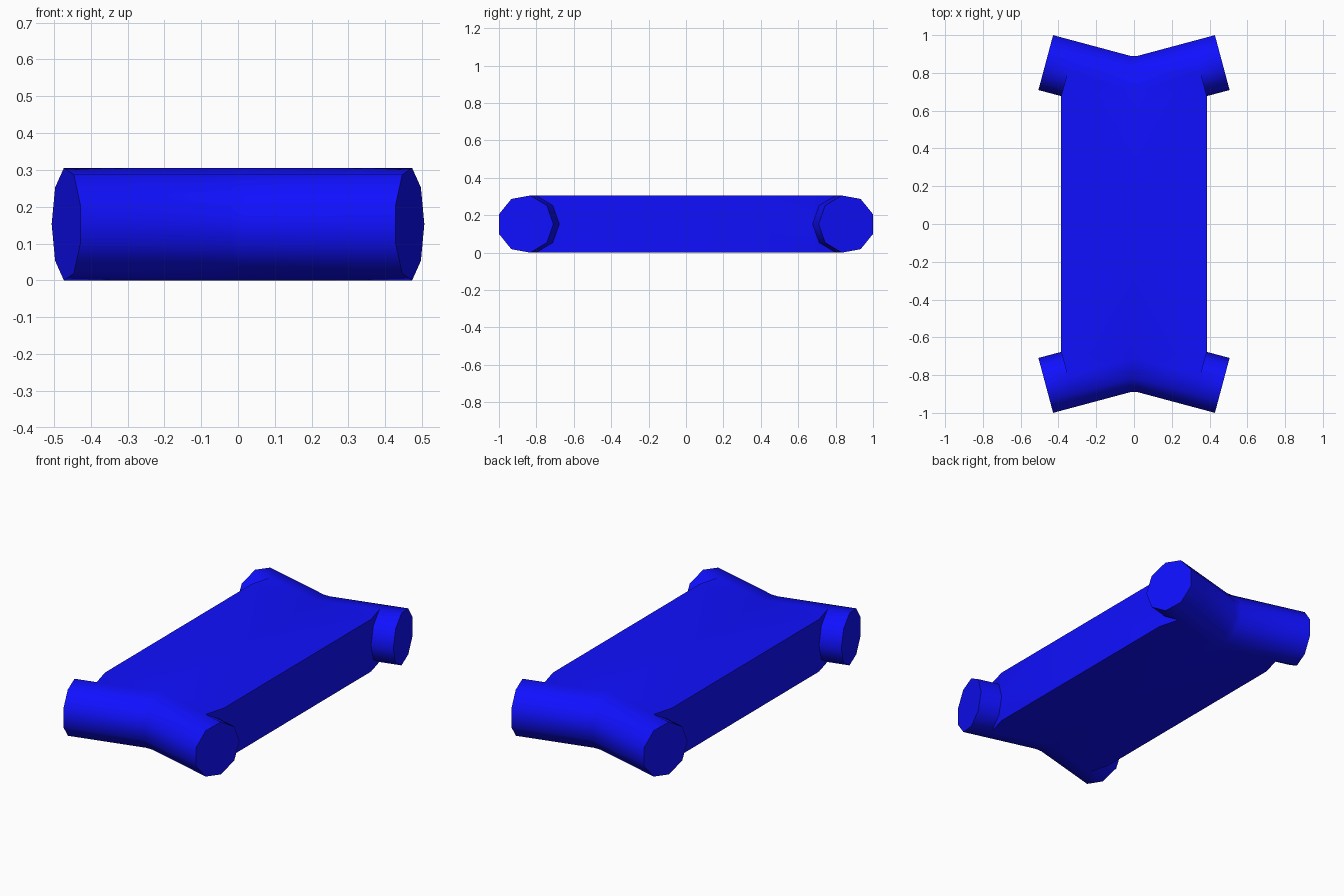
import bpy, bmesh
from math import sin, cos, tan, radians
from mathutils import Vector

if "Cube" in bpy.data.objects:
    bpy.data.objects.remove(bpy.data.objects["Cube"])

R, SIDES, TILT = 0.155, 9, radians(15)
ZC = R * sin(radians(80))          # tube axis height
CAP = Vector((0.466, 0.859))       # tube end centre
AXIS = Vector((cos(TILT), sin(TILT)))
INWARD = Vector((sin(TILT), -cos(TILT)))

bm = bmesh.new()
angles = [radians(40 * i) for i in range(SIDES)]


def square_ring(back):
    """Nine-sided ring square to the tube, a distance back from its end."""
    c = CAP - AXIS * back
    pts = [c + INWARD * R * cos(a) for a in angles]
    return [bm.verts.new((p.x, p.y, ZC + R * sin(a))) for p, a in zip(pts, angles)]


def mitre_ring(x):
    """Ring cut parallel to the centre plane, with a small flat in the bend."""
    y = CAP.y + (0.02 - CAP.x) * tan(TILT)
    return [bm.verts.new((x, y - R * cos(a) / cos(TILT), ZC + R * sin(a))) for a in angles]


cap, joint, bend, mid = square_ring(0), square_ring(0.125), mitre_ring(0.02), mitre_ring(0)


def strip(a, b, ids):
    for i in ids:
        j = (i + 1) % SIDES
        bm.faces.new((a[i], a[j], b[j], b[i]))


# Knob: full tube outside the shaft, outer half only where the shaft joins
bm.faces.new(cap)
strip(cap, joint, range(SIDES))
strip(joint, bend, range(2, 7))
strip(bend, mid, range(2, 7))

# Shaft: flat slab whose ends follow the tubes
sx, sy = joint[0].co.x, joint[0].co.y
top, low = 2 * ZC, 0
tc, bc = bm.verts.new((sx, sy, top)), bm.verts.new((sx, sy, low))
ts, bs = bm.verts.new((sx, 0, top)), bm.verts.new((sx, 0, low))
to, bo = bm.verts.new((0, 0, top)), bm.verts.new((0, 0, low))
bm.faces.new((mid[2], bend[2], joint[2], tc, ts, to))
bm.faces.new((mid[7], bend[7], joint[7], bc, bs, bo))
bm.faces.new((tc, joint[0], bc, bs, ts))
bm.faces.new((joint[2], joint[1], joint[0], tc))
bm.faces.new((joint[7], joint[8], joint[0], bc))
bmesh.ops.recalc_face_normals(bm, faces=bm.faces)

mesh = bpy.data.meshes.new("bone")
bm.to_mesh(mesh)
bm.free()
bone = bpy.data.objects.new("bone", mesh)
bpy.context.collection.objects.link(bone)

# Blue colour
mat = bpy.data.materials.new("blue")
mat.diffuse_color = (0.005, 0.005, 1, 1)
mat.use_nodes = True
mat.node_tree.nodes["Principled BSDF"].inputs["Base Color"].default_value = mat.diffuse_color
mesh.materials.append(mat)

# Mirror the quarter to all four corners, then smooth the rounded tubes
bpy.context.view_layer.objects.active = bone
bone.select_set(True)
mod = bone.modifiers.new("mirror", 'MIRROR')
mod.use_axis = (True, True, False)
mod.use_clip = True
bpy.ops.object.modifier_apply(modifier=mod.name)
bm = bmesh.new()
bm.from_mesh(mesh)
bmesh.ops.recalc_face_normals(bm, faces=bm.faces)
bm.to_mesh(mesh)
bm.free()
bpy.ops.object.shade_smooth_by_angle(angle=radians(45))
